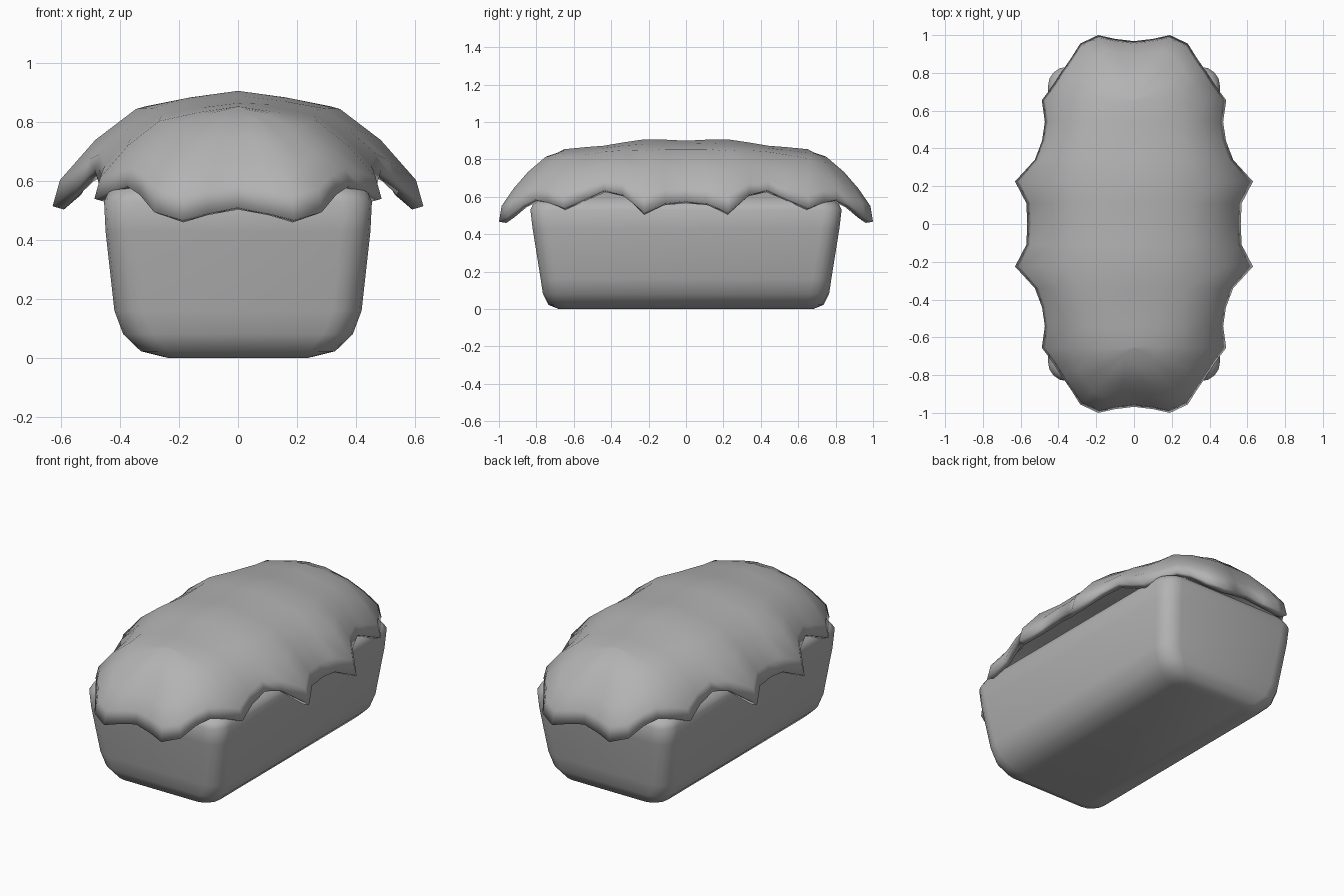
import bpy, bmesh, math

if "Cube" in bpy.data.objects:
    bpy.data.objects.remove(bpy.data.objects["Cube"])

grey = bpy.data.materials.new("dark_grey")
grey.diffuse_color = (.45, .45, .45, 1)
grey.use_nodes = True
grey.node_tree.nodes["Principled BSDF"].inputs["Base Color"].default_value = grey.diffuse_color


def finish(name, bm, angle):
    bmesh.ops.remove_doubles(bm, verts=bm.verts[:], dist=0.0005)
    bmesh.ops.recalc_face_normals(bm, faces=bm.faces[:])
    me = bpy.data.meshes.new(name)
    bm.to_mesh(me)
    bm.free()
    me.materials.append(grey)
    ob = bpy.data.objects.new(name, me)
    bpy.context.collection.objects.link(ob)
    bpy.ops.object.select_all(action='DESELECT')
    ob.select_set(True)
    bpy.context.view_layer.objects.active = ob
    bpy.ops.object.shade_smooth_by_angle(angle=math.radians(angle))
    return ob


def loft(bm, rings):
    loops = [[bm.verts.new(p) for p in ring] for ring in rings]
    n = len(loops[0])
    for a, b in zip(loops, loops[1:]):
        for i in range(n):
            j = (i + 1) % n
            bm.faces.new((a[i], a[j], b[j], b[i]))
    return loops


def rounded_rect(hx, hy, r, z, seg=4):
    pts = []
    for k, (sx, sy) in enumerate(((1, 1), (-1, 1), (-1, -1), (1, -1))):
        for i in range(seg + 1):
            a = math.pi / 2 * (k + i / seg)
            pts.append((sx * (hx - r) + r * math.cos(a), sy * (hy - r) + r * math.sin(a), z))
    return pts


# loaf body: tapered, rounded block with a low dome hidden under the icing
levels = [(.24, .68, .06, 0), (.33, .735, .09, .022), (.39, .765, .1, .08),
          (.42, .777, .1, .16), (.45, .82, .1, .43), (.455, .832, .1, .53),
          (.44, .815, .11, .565), (.4, .77, .12, .59), (.33, .69, .12, .63), (.2, .55, .1, .68)]
bm = bmesh.new()
loops = loft(bm, [rounded_rect(*l) for l in levels])
bm.faces.new(loops[0])
bm.faces.new(loops[-1])
finish("loaf_body", bm, 60)

# icing rim: one quarter from the side middle to the end middle, then mirrored
quarter = [(.565, 0, .577), (.57, .11, .565), (.63, .225, .515), (.525, .34, .61),
           (.487, .44, .637), (.472, .54, .59), (.488, .655, .54), (.425, .74, .57),
           (.38, .81, .585), (.335, .875, .555), (.285, .955, .495), (.19, 1.0, .467),
           (.1, .98, .49), (0, .968, .51)]
half = quarter + [(-x, y, z) for x, y, z in quarter[-2::-1]]
rim = half + [(x, -y, z) for x, y, z in half[-2:0:-1]]

# fraction outward, drop fraction on the sides, drop fraction on the ends
profile = [(0, 0, 0), (.28, .06, .09), (.55, .15, .30), (.77, .42, .53), (.96, .77, .78), (1, 1, 1)]


def icing_ring(t, side, end):
    ring = []
    for x, y, z in rim:
        sy = max(-.655, min(.655, y))
        top = .907 - .14 * sy * sy
        k = min(1, max(0, (abs(y) - .655) / .25))
        drop = side + (end - side) * k
        # soft cross ridges running between the drips
        ridge = -.007 * math.cos(2 * math.pi * sy / .44) * (1 - k) * (1 - t)
        ring.append((x * t, sy + (y - sy) * t, top + (z - top) * drop + ridge))
    return ring


bm = bmesh.new()
loft(bm, [icing_ring(*p) for p in profile])
icing = finish("dripping_icing", bm, 50)
# make the sheet face upward before thickening it inward
if sum(p.normal.z * p.area for p in icing.data.polygons) < 0:
    icing.data.flip_normals()
sol = icing.modifiers.new("Thickness", 'SOLIDIFY')
sol.thickness = .04
sol.offset = -1
